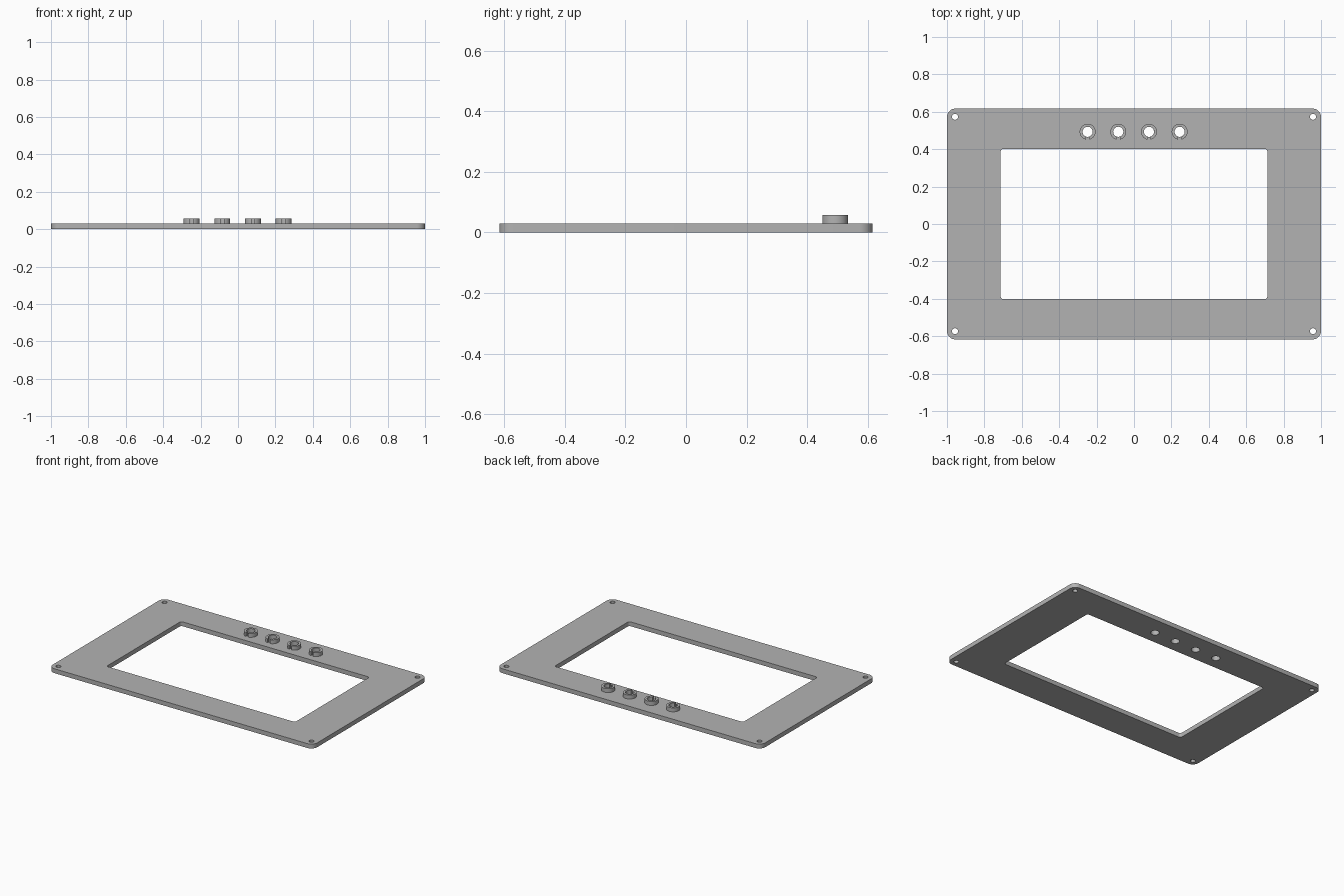
import bpy, bmesh
from math import pi, cos, sin, asin

cube = bpy.data.objects.get("Cube")
if cube:
    bpy.data.objects.remove(cube, do_unlink=True)

PLATE_TOP = 0.03
COLLAR_TOP = 0.057
LED_XS = [-0.002 + 0.164 * (i - 1.5) for i in range(4)]
LED_Y = 0.493
LED_R = 0.027

grey = bpy.data.materials.new("plain grey")
grey.use_nodes = True
colour = (0.45, 0.45, 0.45, 1)
grey.diffuse_color = colour
grey.node_tree.nodes["Principled BSDF"].inputs["Base Color"].default_value = colour


def arc(cx, cy, r, start, end, n):
    return [(cx + r * cos(start + (end - start) * i / n),
             cy + r * sin(start + (end - start) * i / n)) for i in range(n + 1)]


def circle(cx, cy, r, n=32):
    return arc(cx, cy, r, 0, 2 * pi, n)[:-1]


def rounded_rect(hx, hy, r, n=8):
    pts = []
    for k, (sx, sy) in enumerate([(1, 1), (-1, 1), (-1, -1), (1, -1)]):
        pts += arc(sx * (hx - r), sy * (hy - r), r, k * pi / 2, (k + 1) * pi / 2, n)
    return pts


def extrude_outlines(name, outlines, z0, z1):
    """Fill the outlines (inner ones become holes) and extrude from z0 to z1."""
    curve = bpy.data.curves.new(name, "CURVE")
    curve.dimensions = "2D"
    curve.fill_mode = "BOTH"
    curve.extrude = (z1 - z0) / 2
    for pts in outlines:
        spline = curve.splines.new("POLY")
        spline.points.add(len(pts) - 1)
        for p, (x, y) in zip(spline.points, pts):
            p.co = (x, y, 0, 1)
        spline.use_cyclic_u = True
    temp = bpy.data.objects.new(name + "_outline", curve)
    bpy.context.collection.objects.link(temp)
    bpy.context.view_layer.update()
    mesh = bpy.data.meshes.new_from_object(
        temp.evaluated_get(bpy.context.evaluated_depsgraph_get()))
    bpy.data.objects.remove(temp, do_unlink=True)
    bpy.data.curves.remove(curve)

    bm = bmesh.new()
    bm.from_mesh(mesh)
    bmesh.ops.remove_doubles(bm, verts=bm.verts, dist=0.00005)
    bmesh.ops.recalc_face_normals(bm, faces=bm.faces)
    bmesh.ops.translate(bm, verts=bm.verts, vec=(0, 0, (z0 + z1) / 2))
    bm.to_mesh(mesh)
    bm.free()
    mesh.name = name
    mesh.materials.clear()
    mesh.materials.append(grey)
    obj = bpy.data.objects.new(name, mesh)
    bpy.context.collection.objects.link(obj)
    bpy.ops.object.select_all(action="DESELECT")
    obj.select_set(True)
    bpy.context.view_layer.objects.active = obj
    bpy.ops.object.shade_smooth_by_angle(angle=pi / 6)
    return obj


# Bezel plate with window, corner screw holes and indicator holes
holes = [rounded_rect(0.713, 0.402, 0.015)]
holes += [circle(sx * 0.957, sy * 0.573, 0.016) for sx in (-1, 1) for sy in (-1, 1)]
holes += [circle(x, LED_Y, LED_R) for x in LED_XS]
extrude_outlines("bezel_plate", [rounded_rect(1, 0.617, 0.045)] + holes, 0, PLATE_TOP)

# Split collars around the indicator holes, slot facing the window
SLOT = 0.009
OUTER = 0.0425
for i, x in enumerate(LED_XS):
    a, b = asin(SLOT / OUTER), asin(SLOT / LED_R)
    outer = arc(x, LED_Y, OUTER, -pi / 2 + a, 1.5 * pi - a, 40)
    inner = arc(x, LED_Y, LED_R, 1.5 * pi - b, -pi / 2 + b, 32)
    extrude_outlines(f"indicator_collar_{i + 1}", [outer + inner], PLATE_TOP, COLLAR_TOP)
